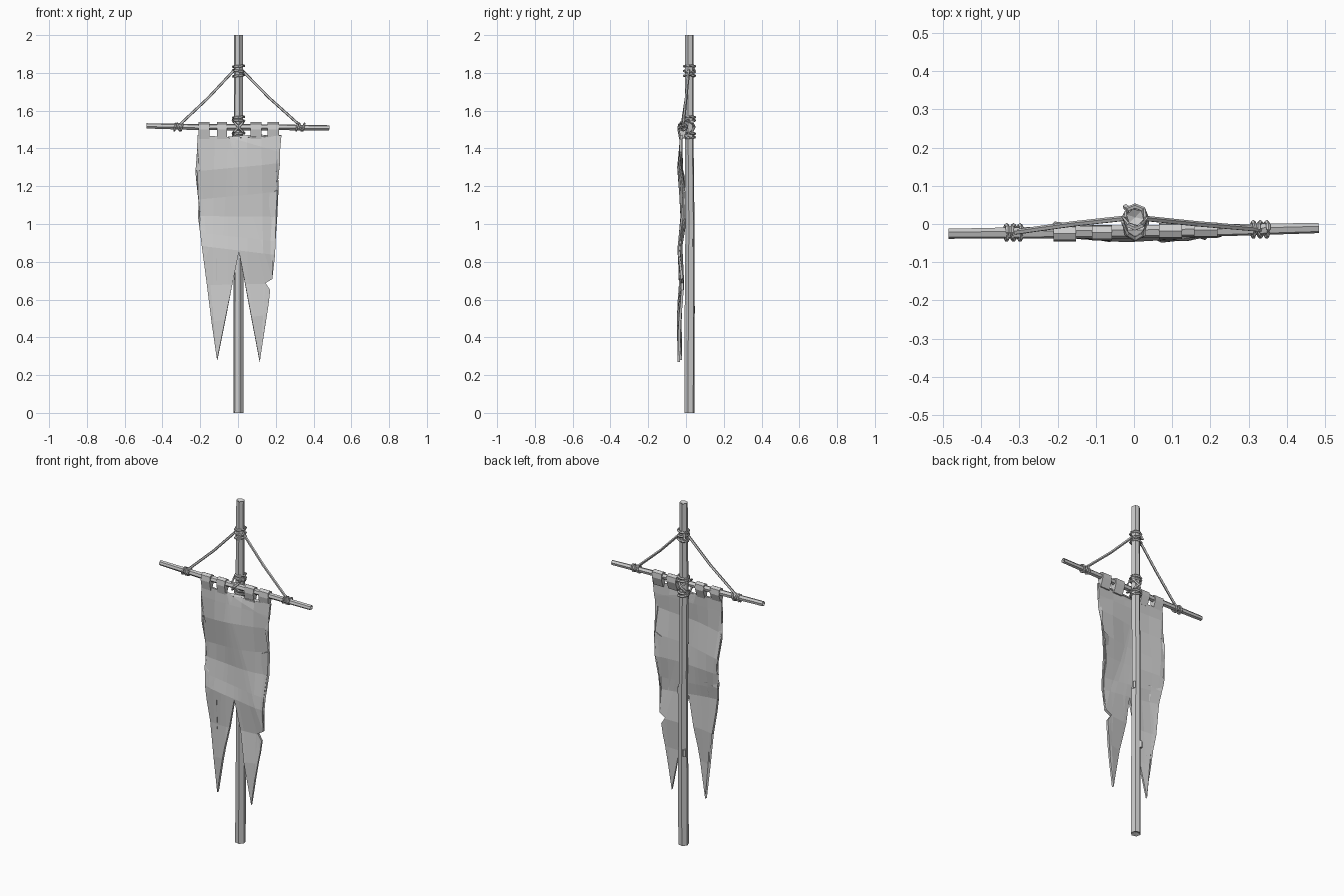
import bpy, bmesh, math, random
from mathutils import Vector

random.seed(4)
if "Cube" in bpy.data.objects:
    bpy.data.objects.remove(bpy.data.objects["Cube"])

grey = bpy.data.materials.new("plain grey")
grey.use_nodes = True
grey.diffuse_color = (0.6, 0.6, 0.6, 1)
grey.node_tree.nodes["Principled BSDF"].inputs["Base Color"].default_value = (0.6, 0.6, 0.6, 1)


def finish(name, bm):
    bmesh.ops.recalc_face_normals(bm, faces=bm.faces)
    mesh = bpy.data.meshes.new(name)
    bm.to_mesh(mesh)
    bm.free()
    mesh.materials.append(grey)
    obj = bpy.data.objects.new(name, mesh)
    bpy.context.collection.objects.link(obj)
    return obj


def tube(name, path, radii, sides=6, closed=False, hollow=0, jitter=0):
    """Sweep a polygon along a path; hollow sinks the end centres like split wood."""
    bm = bmesh.new()
    pts = [Vector(p) for p in path]
    n = len(pts)
    rings = []
    for i, p in enumerate(pts):
        if closed:
            d = pts[(i + 1) % n] - pts[i - 1]
        else:
            d = pts[min(i + 1, n - 1)] - pts[max(i - 1, 0)]
        d.normalize()
        ref = Vector((0, 1, 0)) if abs(d.y) < 0.8 else Vector((0, 0, 1))
        u = d.cross(ref).normalized()
        v = u.cross(d)
        r = radii[i] if isinstance(radii, (list, tuple)) else radii
        ring = []
        for k in range(sides):
            a = math.tau * (k + 0.25) / sides
            rr = r * (1 + random.uniform(-jitter, jitter))
            ring.append(bm.verts.new(p + (u * math.cos(a) + v * math.sin(a)) * rr))
        rings.append(ring)
    for i in range(n if closed else n - 1):
        a, b = rings[i], rings[(i + 1) % n]
        for k in range(sides):
            j = (k + 1) % sides
            bm.faces.new((a[k], a[j], b[j], b[k]))
    if not closed:
        for ring, p, q in ((rings[0], pts[0], pts[1]), (rings[-1], pts[-1], pts[-2])):
            c = bm.verts.new(p + (q - p).normalized() * hollow)
            for k in range(sides):
                bm.faces.new((ring[k], ring[(k + 1) % sides], c))
    return finish(name, bm)


def wrap(name, centre, rx, ry, axis="z", tilt=0.0, r=0.007):
    """A rope turn lying around the z axis or around the x axis."""
    c = Vector(centre)
    path = []
    for k in range(8):
        a = math.tau * k / 8
        p, q = math.cos(a) * rx, math.sin(a) * ry
        off = Vector((p, q, p * tilt)) if axis == "z" else Vector((p * tilt, q, p))
        path.append(c + off)
    return tube(name, path, r, sides=5, closed=True)


# Upright pole and crossbar
tube("pole", [(0.003, 0.018, 0), (0.004, 0.019, 0.5), (0.002, 0.022, 1.0),
              (0.002, 0.017, 1.5), (0.003, 0.018, 2.0)],
     [0.029, 0.027, 0.025, 0.024, 0.023], hollow=0.012, jitter=0.06)
tube("crossbar", [(-0.485, -0.025, 1.52), (-0.2, -0.022, 1.513), (0.0, -0.02, 1.512),
                  (0.25, -0.016, 1.512), (0.483, -0.01, 1.508)],
     [0.014, 0.016, 0.017, 0.016, 0.014], hollow=0.02, jitter=0.08)

# Small knots in the wood
for i, (x, y, z) in enumerate([(-0.015, 0.037, 0.545), (0.022, 0.03, 0.9)]):
    tube(f"wood_knot_{i}", [(x, y, z - 0.02), (x, y, z + 0.02)], 0.01, sides=5)

# Rope lashings on the pole
for i, (z, tilt) in enumerate([(1.835, 0.1), (1.81, -0.15), (1.785, 0.12),
                               (1.565, 0.1), (1.548, -0.1), (1.478, 0.1), (1.46, -0.12)]):
    wrap(f"pole_lashing_{i}", (0.003, 0.018, z), 0.029, 0.029, tilt=tilt)
for i, tilt in enumerate((-1.1, 1.1)):
    wrap(f"cross_lashing_{i}", (0.003, 0.003, 1.513), 0.03, 0.042, tilt=tilt)
tube("rope_tail", [(-0.012, 0.036, 1.83), (-0.022, 0.045, 1.8)], 0.008, sides=5)

# Stay ropes and their lashings on the crossbar
for side, x, y in (("right", -0.315, -0.022), ("left", 0.33, -0.014)):
    s = 1 if x > 0 else -1
    tube(f"{side}_stay_rope", [(0.02 * s, 0.015, 1.815), (x * 0.5, 0.0, 1.668),
                               (x, y, 1.52)], 0.0075, sides=5)
    for i, (dx, tilt) in enumerate([(-0.018, 0.2), (0.0, -0.3), (0.017, 0.25)]):
        wrap(f"{side}_bar_lashing_{i}", (x + dx, y, 1.513), 0.019, 0.019, "x", tilt, 0.006)


# Folds of the cloth: depth follows height, with the edges curling back
FOLDS = [(0.25, -0.036), (0.5, -0.042), (0.68, -0.028), (0.86, -0.042), (0.93, -0.032),
         (1.04, -0.020), (1.15, -0.024), (1.3, -0.038), (1.4, -0.030), (1.5, -0.024)]


def depth(x, z):
    y = FOLDS[-1][1]
    for (z0, y0), (z1, y1) in zip(FOLDS, FOLDS[1:]):
        if z0 <= z <= z1:
            y = y0 + (y1 - y0) * (z - z0) / (z1 - z0)
    hang = min(1, max(0, (1.46 - z) / 0.3))
    curl = 0.022 if x < 0 else 0.012
    y += hang * curl * (x / 0.21) ** 2
    return y + 0.005 * hang * math.sin(17 * x + 9 * z)


# Torn swallow-tailed banner
outline = [(-0.215, 1.47), (-0.05, 1.46), (-0.035, 1.44), (-0.02, 1.41), (-0.008, 1.455),
           (0.23, 1.47), (0.222, 1.38), (0.2, 1.325), (0.207, 1.18), (0.165, 1.16),
           (0.2, 1.135), (0.19, 0.95), (0.182, 0.71), (0.145, 0.688), (0.17, 0.65),
           (0.162, 0.58), (0.115, 0.27), (0.005, 0.855), (-0.11, 0.28), (-0.18, 0.8),
           (-0.2, 0.955), (-0.11, 0.968), (-0.205, 0.985), (-0.203, 1.1), (-0.222, 1.25),
           (-0.198, 1.295), (-0.217, 1.335)]
bm = bmesh.new()
loop = [bm.verts.new((x, 0, z)) for x, z in outline]
face = bm.faces.new(loop)
bmesh.ops.triangulate(bm, faces=[face])
cuts = [((0, 0, z), (0.12 * math.sin(9 * z), 0, 1)) for z, _ in FOLDS[1:-1]]
cuts += [((x, 0, 1), (1, 0, 0.1 * x)) for x in (-0.13, -0.05, 0.05, 0.13)]
for co, no in cuts:
    bmesh.ops.bisect_plane(bm, geom=bm.verts[:] + bm.edges[:] + bm.faces[:],
                           plane_co=co, plane_no=no, dist=0.001)
bmesh.ops.remove_doubles(bm, verts=bm.verts, dist=0.002)
for v in bm.verts:
    v.co.y = depth(v.co.x, v.co.z)
banner = finish("banner", bm)
thick = banner.modifiers.new("thickness", "SOLIDIFY")
thick.thickness = 0.013
thick.offset = 0

# Cloth tabs looped over the crossbar
for i, (x0, x1) in enumerate([(-0.21, -0.152), (-0.11, -0.057), (0.066, 0.125), (0.157, 0.218)]):
    y = -0.02 + 0.012 * (x0 + x1)
    profile = [(-0.012, 1.45), (-0.021, 1.5), (-0.017, 1.53), (0, 1.539),
               (0.017, 1.53), (0.02, 1.5), (0.002, 1.45)]
    bm = bmesh.new()
    ends = [[bm.verts.new((x, y + py, pz)) for py, pz in profile] for x in (x0, x1)]
    bm.faces.new(ends[0])
    bm.faces.new(ends[1])
    for k in range(len(profile)):
        j = (k + 1) % len(profile)
        bm.faces.new((ends[0][k], ends[0][j], ends[1][j], ends[1][k]))
    finish(f"banner_tab_{i}", bm)
